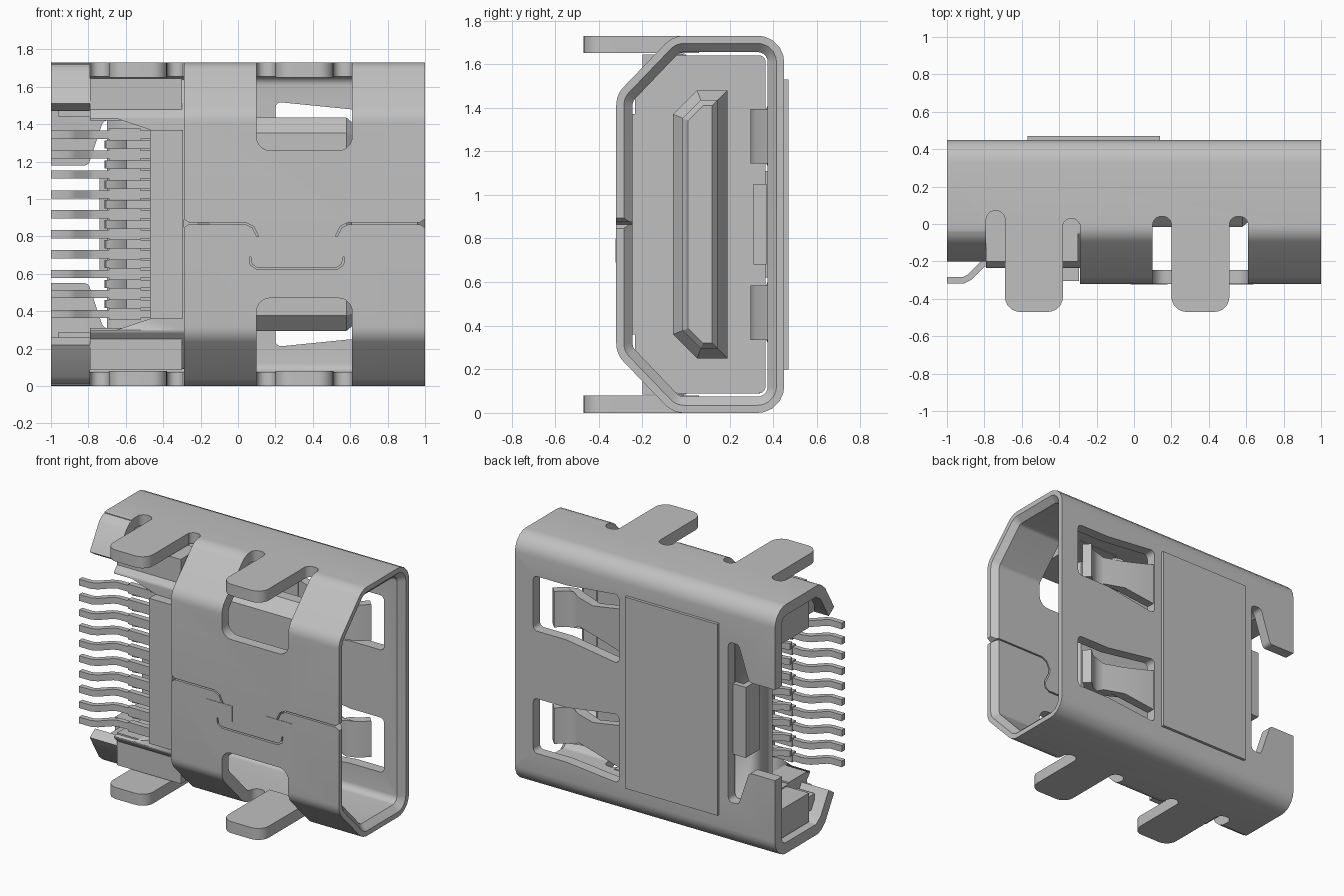
import bpy, bmesh, math
from mathutils import Vector

if "Cube" in bpy.data.objects:
    bpy.data.objects.remove(bpy.data.objects["Cube"])

H = 1.73  # overall height, the model mirrors about H / 2
GREY = (0.53, 0.53, 0.53, 1)
metal = bpy.data.materials.new("light grey")
metal.use_nodes = True
metal.diffuse_color = GREY
metal.node_tree.nodes["Principled BSDF"].inputs["Base Color"].default_value = GREY


def rounded(pts, r, steps=5):
    """Round polygon corners; r is one radius or one per corner."""
    out, n = [], len(pts)
    for i in range(n):
        rad = r[i] if isinstance(r, (list, tuple)) else r
        p = Vector(pts[i])
        if rad <= 0:
            out.append(p)
            continue
        u = (Vector(pts[i - 1]) - p).normalized()
        v = (Vector(pts[(i + 1) % n]) - p).normalized()
        half = u.angle(v) / 2
        c = p + (u + v).normalized() * rad / math.sin(half)
        a, b = p + u * rad / math.tan(half) - c, p + v * rad / math.tan(half) - c
        for k in range(steps + 1):
            out.append(c + a.lerp(b, k / steps).normalized() * rad)
    return out


def rect(a, b, c, d):
    return [(a, c), (b, c), (b, d), (a, d)]


def place(axis, p, t):
    u, v = p
    return {"x": (t, u, v), "y": (u, t, v), "z": (u, v, t)}[axis]


def shade(ob):
    bpy.ops.object.select_all(action="DESELECT")
    ob.select_set(True)
    bpy.context.view_layer.objects.active = ob
    bpy.ops.object.shade_smooth_by_angle(angle=math.radians(32))


def finish(name, bm, smooth=True):
    bmesh.ops.recalc_face_normals(bm, faces=bm.faces)
    me = bpy.data.meshes.new(name)
    bm.to_mesh(me)
    bm.free()
    me.materials.append(metal)
    ob = bpy.data.objects.new(name, me)
    bpy.context.collection.objects.link(ob)
    if smooth:
        shade(ob)
    return ob


def prism(name, axis, pts, a, b, mirror=False):
    """Extrude a 2D outline along an axis, optionally mirrored top to bottom."""
    bm = bmesh.new()
    for flip in ([False, True] if mirror else [False]):
        rings = []
        for t in (a, b):
            ring = []
            for p in pts:
                x, y, z = place(axis, p, t)
                ring.append(bm.verts.new((x, y, H - z if flip else z)))
            rings.append(ring)
        for i in range(len(pts)):
            j = (i + 1) % len(pts)
            bm.faces.new((rings[0][i], rings[0][j], rings[1][j], rings[1][i]))
        bm.faces.new(rings[0])
        bm.faces.new(rings[1])
    return finish(name, bm)


def box(name, x0, x1, y0, y1, z0, z1, mirror=False):
    return prism(name, "z", rect(x0, x1, y0, y1), z0, z1, mirror)


def cut(target, cutter):
    mod = target.modifiers.new("cut", "BOOLEAN")
    mod.operation, mod.solver, mod.object = "DIFFERENCE", "EXACT", cutter
    bpy.context.view_layer.objects.active = target
    bpy.ops.object.modifier_apply(modifier=mod.name)
    bpy.data.objects.remove(cutter)


def ribbon(path, w):
    """Outline of constant width around an open path."""
    path = [Vector(p) for p in path]
    left, right = [], []
    for i, p in enumerate(path):
        d = (path[min(i + 1, len(path) - 1)] - path[max(i - 1, 0)]).normalized()
        n = Vector((-d.y, d.x)) * w / 2
        left.append(p + n)
        right.append(p - n)
    return left + right[::-1]


# Shell tube with a chamfered mouth
def section(d):
    k = 0.414 * d
    lower = [(-0.32 + d, 0.27 + k), (-0.06 + k, d), (0.45 - d, d)]
    return rounded(lower + [(y, H - z) for y, z in lower[::-1]], 0.12 - d)


bm = bmesh.new()
rings = [[bm.verts.new((x, y, z)) for y, z in section(d)]
         for x, d in [(-1, 0), (1, 0), (1, 0.035), (0.96, 0.075), (-1, 0.075)]]
for r, s in zip(rings, rings[1:] + rings[:1]):
    for i in range(len(r)):
        j = (i + 1) % len(r)
        bm.faces.new((r[i], r[j], s[j], s[i]))
shell = finish("shell", bm, False)

# Openings in the front and the tab notches
cut(shell, box("c", -0.79, -0.29, -0.6, 0.0, -0.1, H + 0.1))
cut(shell, box("c", -1.1, -0.78, -0.6, -0.04, -0.1, H + 0.1))
for x0, x1, y1 in [(-0.79, -0.69, 0.07), (-0.38, -0.29, 0.03), (0.1, 0.2, 0.04), (0.51, 0.61, 0.04)]:
    cut(shell, prism("c", "z", rounded(rect(x0, x1, -0.2, y1), [0, 0, 0.044, 0.044]), 1.6, 1.8, True))
cut(shell, prism("c", "y", rounded(rect(0.1, 0.61, 1.26, 1.9), [0.07, 0.07, 0, 0]), -0.5, -0.03, True))

# Rear spring windows, rear slot and gap between the ears
window = [(0.2, 1.04), (0.6, 1.10), (0.86, 1.10), (0.86, 1.48), (0.6, 1.48), (0.2, 1.52)]
cut(shell, prism("c", "y", rounded(window, 0.03), 0.3, 0.6, True))
gap = [(-0.64, 0.31), (-0.64, 1.42), (-0.72, 1.42), (-0.8, 1.18), (-1.1, 1.18),
       (-1.1, 0.55), (-0.8, 0.55), (-0.72, 0.31)]
cut(shell, prism("c", "y", rounded(gap, 0.03), 0.3, 0.6))

# Dovetail seam in the front wall
half = [(-0.4, 0.87), (0.04, 0.87), (0.08, 0.85), (0.105, 0.8), (0.1, 0.76), (0.065, 0.69),
        (0.07, 0.65), (0.1, 0.63)]
seam = half + [(0.63 - x, z) for x, z in half[::-1]][:-1] + [(1.1, 0.87)]
cut(shell, prism("c", "y", ribbon(seam, 0.01), -0.4, -0.2))
for s, x in ((1, 1), (-1, -0.29)):
    cut(shell, prism("c", "y", [(x + s * 0.01, 0.9), (x - s * 0.035, 0.87), (x + s * 0.01, 0.84)], -0.4, -0.2))
shade(shell)
for x in (-0.02, 0.44):
    box("seam_lock_plate", x, x + 0.2, -0.323, -0.318, 0.69, 0.80)
prism("rear_plate", "y", rect(-0.57, 0.14, 0.2, 1.53), 0.44, 0.47)

# Mounting tabs and bent rear ears
for x in (-0.69, 0.2):
    prism("mounting_tabs", "z", rounded(rect(x, x + 0.31, -0.47, 0.06), [0.08, 0.08, 0, 0]), H - 0.08, H, True)
ear = [(0.0, H), (-0.06, 1.715), (-0.1, 1.68), (-0.2, 1.51), (-0.14, 1.47), (-0.05, 1.62), (0.0, H - 0.075)]
prism("bent_ears", "x", ear, -1, -0.79, True)

# Rear contact springs, bowed inward with a wider head
arm = [(0.19, 0.41), (0.42, 0.385), (0.56, 0.335), (0.62, 0.325), (0.68, 0.345), (0.74, 0.4)]
spring = prism("contact_springs", "z", ribbon(arm, 0.06), 1.12, 1.42, True)
for side in (1, -1):
    mid = H / 2 + side * (1.27 - H / 2)
    for v in spring.data.vertices:
        if v.co.x > 0.35 and (v.co.z - H / 2) * side > 0:
            width = 0.10 if v.co.x < 0.6 else 0.125
            v.co.z = mid + math.copysign(width, v.co.z - mid)

# Insulating body, raised front bar and side arms
core = [(-0.235, 0.29), (-0.05, 0.09), (0.365, 0.09), (0.365, H - 0.09), (-0.05, H - 0.09), (-0.235, H - 0.29)]
body = prism("insulator_body", "x", rounded(core, 0.03), -0.79, -0.29)
cut(body, prism("c", "y", [(-0.9, 0.30), (-0.65, 0.30), (-0.47, 0.36), (-0.47, 1.37), (-0.65, 1.43), (-0.9, 1.43)],
                -0.5, 0.05))
cut(body, box("c", -0.9, -0.70, -0.5, 0.5, 0.30, 1.43))
box("body_front_bar", -0.47, -0.295, -0.305, -0.2, 0.36, 1.37)
box("body_shoulders", -0.79, -0.3, -0.2, 0.0, 1.42, H - 0.085, True)
box("body_arms", -0.96, -0.78, 0.02, 0.34, 1.44, 1.64, True)
box("body_arm_steps", -0.92, -0.78, -0.1, 0.1, 1.5, 1.6, True)
box("body_rear_latch", -0.74, -0.64, 0.25, 0.40, 0.62, 1.11)
box("body_mouth_latch", -0.3, -0.2, 0.31, 0.37, 0.68, 1.05)


# Tongue with its tapered collar
def tongue_outline(d):
    return [(-0.06 + d, 0.36 + d * 0.4), (0.05 + d * 0.4, 0.25 + d), (0.19 - d, 0.25 + d),
            (0.19 - d, H - 0.25 - d), (0.05 + d * 0.4, H - 0.25 - d), (-0.06 + d, H - 0.36 - d * 0.4)]


bm = bmesh.new()
loops = [[bm.verts.new((x, y, z)) for y, z in tongue_outline(d)]
         for x, d in [(-0.3, 0), (-0.22, 0), (-0.15, 0.045), (0.58, 0.045), (0.61, 0.07)]]
for r, s in zip(loops, loops[1:]):
    for i in range(6):
        j = (i + 1) % 6
        bm.faces.new((r[i], r[j], s[j], s[i]))
bm.faces.new(loops[0])
bm.faces.new(loops[-1])
finish("tongue", bm, False)

# Two rows of bent contact pins
long_pin = [(-1, -0.3), (-0.91, -0.3), (-0.88, -0.285), (-0.81, -0.215), (-0.77, -0.2), (-0.46, -0.2)]
short_pin = [(-0.71, -0.14), (-0.66, -0.13), (-0.6, -0.08), (-0.46, -0.08)]
pitch = 0.1065
for i in range(10):
    z = H / 2 + (i - 4.5) * pitch
    prism("long_pin", "z", ribbon(long_pin, 0.035), z - 0.022, z + 0.022)
    box("long_pin_shoulder", -0.69, -0.52, -0.22, -0.18, z - 0.032, z + 0.032)
    if i < 9:
        prism("short_pin", "z", ribbon(short_pin, 0.035), z + pitch / 2 - 0.022, z + pitch / 2 + 0.022)
